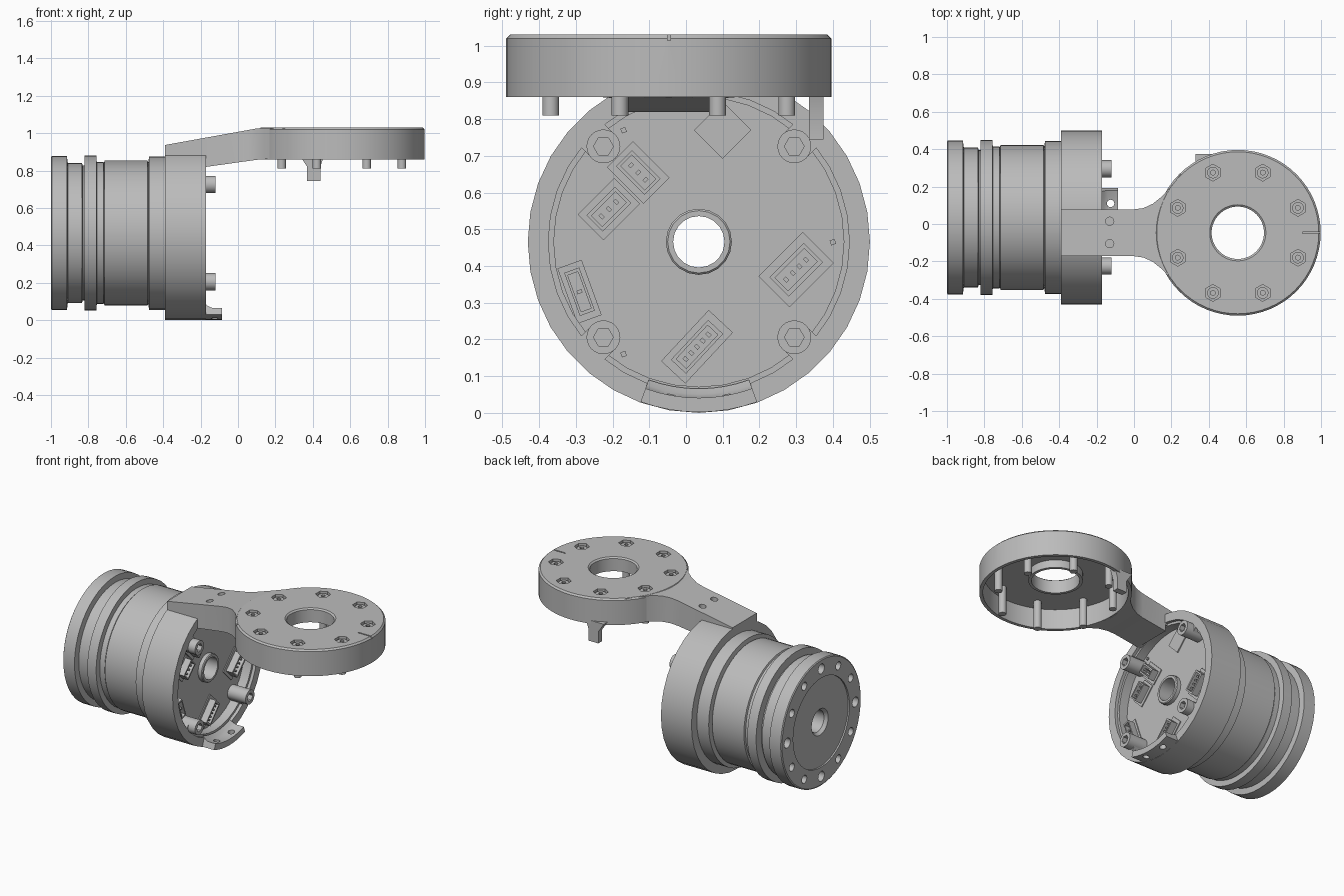
import bpy, bmesh
from math import sin, cos, pi, radians
from mathutils import Matrix

cube = bpy.data.objects.get("Cube")
if cube:
    bpy.data.objects.remove(cube)

grey = bpy.data.materials.new("machined grey")
grey.use_nodes = True
grey.diffuse_color = (0.5, 0.5, 0.5, 1)
grey.node_tree.nodes["Principled BSDF"].inputs["Base Color"].default_value = (0.5, 0.5, 0.5, 1)

CY, CZ = 0.035, 0.466      # motor axis
DX, DY = 0.555, -0.047     # disc axis
FLOOR = -0.25              # board level inside the housing


def finish(name, bm):
    bmesh.ops.recalc_face_normals(bm, faces=bm.faces)
    me = bpy.data.meshes.new(name)
    bm.to_mesh(me)
    bm.free()
    me.materials.append(grey)
    ob = bpy.data.objects.new(name, me)
    bpy.context.collection.objects.link(ob)
    return ob


def lathe(name, profile, axis, segs, start=0, sweep=360):
    """Revolve a closed (along, radius) profile around the motor (X) or disc (Z) axis."""
    bm = bmesh.new()
    full = sweep == 360
    rings = []
    for i in range(segs if full else segs + 1):
        a = radians(start + sweep * i / segs)
        c, s = cos(a), sin(a)
        rings.append([bm.verts.new((h, CY + r * c, CZ + r * s) if axis == "X"
                                   else (DX + r * c, DY + r * s, h)) for h, r in profile])
    n = len(profile)
    for i in range(segs):
        p, q = rings[i], rings[(i + 1) % len(rings)]
        for j in range(n):
            k = (j + 1) % n
            bm.faces.new((p[j], p[k], q[k], q[j]))
    if not full:
        bm.faces.new(rings[0])
        bm.faces.new(rings[-1])
    return finish(name, bm)


def rod(name, axis, a, b, u, v, r, segs=16):
    """Cylinder from a to b along X at (y, z) = (u, v), or along Z at (x, y) = (u, v)."""
    bm = bmesh.new()
    mid = (a + b) / 2
    if axis == "X":
        m = Matrix.Translation((mid, u, v)) @ Matrix.Rotation(pi / 2, 4, "Y")
    else:
        m = Matrix.Translation((u, v, mid))
    bmesh.ops.create_cone(bm, cap_ends=True, segments=segs, radius1=r, radius2=r, depth=b - a, matrix=m)
    return finish(name, bm)


def box(name, centre, size, turn=0):
    """Box turned about the X axis by an angle in degrees."""
    bm = bmesh.new()
    m = (Matrix.Translation(centre) @ Matrix.Rotation(radians(turn), 4, "X")
         @ Matrix.Diagonal((*size, 1)))
    bmesh.ops.create_cube(bm, size=1, matrix=m)
    return finish(name, bm)


def prism(name, points, y0, y1):
    """Extrude an XZ outline along Y."""
    bm = bmesh.new()
    face = bm.faces.new([bm.verts.new((x, y0, z)) for x, z in points])
    out = bmesh.ops.extrude_face_region(bm, geom=[face])["geom"]
    bmesh.ops.translate(bm, vec=(0, y1 - y0, 0), verts=[g for g in out if isinstance(g, bmesh.types.BMVert)])
    return finish(name, bm)


def select(obs):
    bpy.ops.object.select_all(action="DESELECT")
    for o in obs:
        o.select_set(True)
    bpy.context.view_layer.objects.active = obs[0]


def cut(ob, cutters):
    """Subtract the cutters and remove them; keep the uncut part if the result loses faces."""
    select(cutters)
    if len(cutters) > 1:
        bpy.ops.object.join()
    tool = cutters[0]
    tool.hide_render = True
    uncut = ob.data.copy()
    mod = ob.modifiers.new("cut", "BOOLEAN")
    mod.operation, mod.solver, mod.object = "DIFFERENCE", "EXACT", tool
    select([ob])
    bpy.ops.object.modifier_apply(modifier="cut")
    if len(ob.data.polygons) < len(uncut.polygons) / 2:
        ob.data = uncut
    bpy.data.objects.remove(tool)


# Motor body with grooves, bore and shallow rear recess
body = lathe("motor_body", [
    (-1, 0.29), (-1, 0.405), (-0.995, 0.412), (-0.915, 0.412), (-0.91, 0.375), (-0.835, 0.375),
    (-0.83, 0.36), (-0.82, 0.36), (-0.82, 0.415), (-0.757, 0.415), (-0.755, 0.38), (-0.72, 0.38),
    (-0.717, 0.375), (-0.713, 0.387), (-0.485, 0.387), (-0.48, 0.38), (-0.475, 0.41), (-0.38, 0.41),
    (-0.38, 0.07), (-0.97, 0.07), (-0.99, 0.085), (-0.99, 0.29)], "X", 48)
cut(body, [rod("cutter", "X", -1.1, -0.95, CY + 0.35 * cos(i * pi / 6), CZ + 0.35 * sin(i * pi / 6),
               0.026 if i % 3 else 0.032) for i in range(12)])

# Housing cup with stepped rim and board floor
lathe("housing", [
    (-0.39, 0.07), (-0.39, 0.466), (-0.17, 0.466), (-0.17, 0.41), (-0.19, 0.41),
    (-0.19, 0.395), (FLOOR, 0.395), (FLOOR, 0.07)], "X", 36)
lathe("bore_collar", [(-0.3, 0.07), (-0.3, 0.09), (-0.225, 0.09), (-0.22, 0.085), (-0.22, 0.07)], "X", 20)

# Corner bolts with hex sockets, joined to the wall by webs
for sy in (-1, 1):
    for sz in (-1, 1):
        y, z = CY + sy * 0.26, CZ + sz * 0.26
        bolt = rod("corner_bolt", "X", FLOOR - 0.02, -0.12, y, z, 0.046, 24)
        cut(bolt, [rod("cutter", "X", -0.15, -0.1, y, z, 0.027, 6)])
        box("bolt_web", (-0.22, y + sy * 0.025, z + sz * 0.025), (0.1, 0.07, 0.09), sy * sz * 45)

# Lower tab with two holes
tab = lathe("lower_tab", [(-0.18, 0.4), (-0.18, 0.464), (-0.085, 0.464), (-0.085, 0.425),
                          (-0.14, 0.425), (-0.16, 0.415)], "X", 8, 250, 40)
cut(tab, [rod("cutter", "Z", -0.1, 0.2, -0.125, y, 0.02) for y in (0.11, -0.04)])

# Board connectors: flat pad, open shell and row of pins
connectors = [(-0.13, 0.655, 0.14, 0.1, -45, 3), (-0.21, 0.555, 0.14, 0.1, 45, 3),
              (-0.29, 0.33, 0.16, 0.07, 110, 1), (0.03, 0.18, 0.19, 0.09, 47, 5),
              (0.30, 0.39, 0.17, 0.12, 45, 4)]
for y, z, length, width, turn, pins in connectors:
    box("connector_pad", (FLOOR, y, z), (0.012, length, width), turn)
    shell = box("connector_shell", (FLOOR + 0.02, y, z), (0.06, length * 0.78, width * 0.62), turn)
    cut(shell, [box("cutter", (FLOOR + 0.04, y, z), (0.06, length * 0.66, width * 0.42), turn)])
    a = radians(turn)
    for i in range(pins):
        t = ((i + 0.5) / pins - 0.5) * length * 0.6
        box("connector_pin", (FLOOR + 0.02, y + t * cos(a), z + t * sin(a)), (0.05, 0.01, 0.014), turn)
box("board_chip", (FLOOR, 0.1, 0.77), (0.014, 0.11, 0.11), 45)
for y, z in ((-0.17, 0.77), (-0.17, 0.16), (0.4, 0.465)):
    box("board_stud", (FLOOR, y, z), (0.02, 0.014, 0.014), 20)

# Hollow disc cover with bevelled rim, central collar, screw pits and index slit
disc = lathe("disc_cover", [
    (0.86, 0.422), (0.86, 0.443), (1.02, 0.443), (1.03, 0.433), (1.03, 0.15), (1.022, 0.14),
    (0.94, 0.14), (0.94, 0.158), (0.99, 0.158), (0.99, 0.422)], "Z", 64)
ring = [(DX + 0.348 * cos(a), DY + 0.348 * sin(a)) for a in (pi / 8 + i * pi / 4 for i in range(8))]
cut(disc, [rod("cutter", "Z", 1.008, 1.1, x, y, 0.045, 6) for x, y in ring])
cut(disc, [box("cutter", (0.96, DY + 0.001, 1.03), (0.12, 0.008, 0.03))])

# Disc screws
for x, y in ring:
    screw = rod("disc_screw", "Z", 0.81, 1.02, x, y, 0.023)
    head = rod("screw_head", "Z", 1.0, 1.02, x, y, 0.031)
    for o in (screw, head):
        cut(o, [rod("cutter", "Z", 1.01, 1.1, x, y, 0.014, 6)])

# Arm: flared wedge trimmed to the disc wall
bm = bmesh.new()
sections = [(-0.39, 0.125), (-0.17, 0.125), (0, 0.125), (0.05, 0.132), (0.1, 0.155),
            (0.15, 0.195), (0.2, 0.25), (0.25, 0.315)]
loops = []
for x, w in sections:
    top = min(1.029, 0.937 + (x + 0.39) * 0.18)
    low = min(0.861, 0.82 + max(0, x + 0.17) * 0.14)
    loops.append([bm.verts.new((x, DY + sy * w, z)) for sy, z in ((-1, low), (1, low), (1, top), (-1, top))])
for p, q in zip(loops, loops[1:]):
    for j in range(4):
        k = (j + 1) % 4
        bm.faces.new((p[j], p[k], q[k], q[j]))
bm.faces.new(loops[0])
bm.faces.new(loops[-1])
arm = finish("arm", bm)
cut(arm, [rod("cutter", "Z", 0.5, 1.2, DX, DY, 0.43, 64)])
cut(arm, [rod("cutter", "Z", 0.93, 1.1, -0.13, y, 0.022) for y in (0.015, -0.105)])
# Keep the arm out of the housing cup
cut(arm, [rod("cutter", "X", -0.5, -0.175, CY, CZ, 0.4, 36)])

# Hook under the disc rim
prism("rim_hook", [(0.33, 0.88), (0.46, 0.88), (0.44, 0.82), (0.44, 0.745), (0.37, 0.745), (0.37, 0.82)],
      0.335, 0.375)

# Smooth shading with sharp edges kept
parts = [o for o in bpy.context.scene.objects if o.type == "MESH" and grey.name in o.data.materials]
select(parts)
bpy.ops.object.shade_smooth_by_angle(angle=radians(30))
